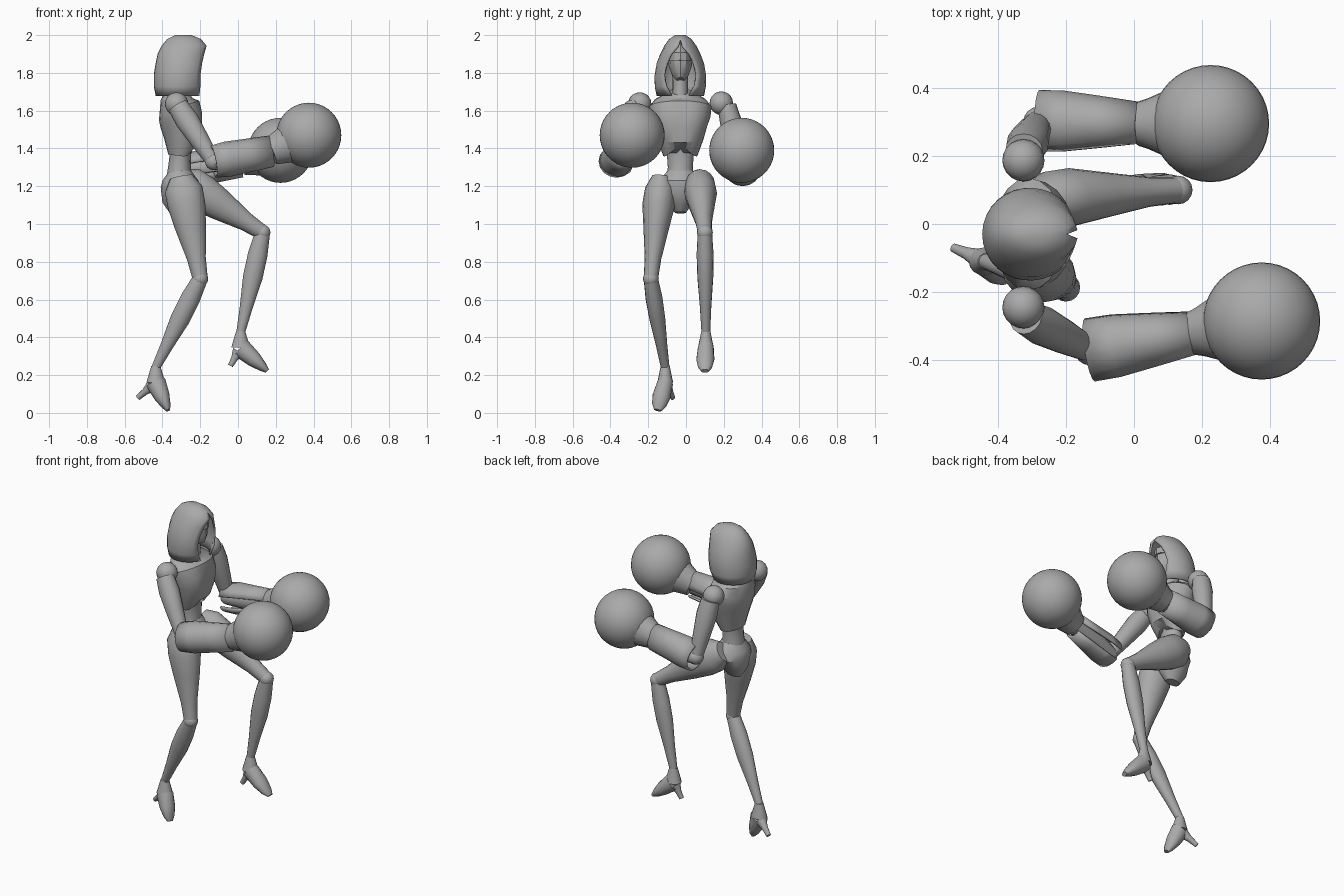
import bpy, bmesh
from math import sin, cos, pi, asin, radians
from mathutils import Vector

UNIT = 0.01  # all part sizes below are in hundredths
MID = -3     # body centre line in y

cube = bpy.data.objects.get("Cube")
if cube:
    bpy.data.objects.remove(cube)

grey = bpy.data.materials.new("plain grey")
grey.use_nodes = True
grey.diffuse_color = (0.4, 0.4, 0.4, 1)
grey.node_tree.nodes["Principled BSDF"].inputs["Base Color"].default_value = grey.diffuse_color


def finish(name, bm, angle=40, wall=0):
    """Turn a bmesh drawn in hundredths into a shaded, coloured object."""
    for vert in bm.verts:
        vert.co *= UNIT
    bmesh.ops.recalc_face_normals(bm, faces=bm.faces)
    mesh = bpy.data.meshes.new(name)
    bm.to_mesh(mesh)
    bm.free()
    mesh.materials.append(grey)
    mesh.shade_smooth()
    mesh.set_sharp_from_angle(angle=radians(angle))
    part = bpy.data.objects.new(name, mesh)
    bpy.context.collection.objects.link(part)
    if wall:
        shell = part.modifiers.new("Wall", "SOLIDIFY")
        shell.thickness = wall * UNIT
        shell.offset = 0


def skin(bm, rings, closed=True, skipped=()):
    """Join neighbouring rings of vertices with quads."""
    count = len(rings[0])
    for low, high in zip(rings, rings[1:]):
        for k in range(count if closed else count - 1):
            if k not in skipped:
                n = (k + 1) % count
                bm.faces.new((low[k], low[n], high[n], high[k]))


def loft(name, sections, sides=16, angle=40, slot=(), wall=0, shape=None):
    """Skin elliptical sections (centre, sideways radius, other radius)."""
    bm = bmesh.new()
    centres = [section[0] for section in sections]
    rings = []
    for i, (centre, wide, deep) in enumerate(sections):
        along = centres[min(i + 1, len(centres) - 1)] - centres[max(i - 1, 0)]
        along.normalize()
        side = Vector((0, 1, 0))
        side = (side - along * side.dot(along)).normalized()
        other = along.cross(side)
        turns = [2 * pi * k / sides for k in range(sides)]
        points = [centre + side * cos(a) * wide + other * sin(a) * deep for a in turns]
        if shape:
            for point in points:
                shape(point, i)
        rings.append([bm.verts.new(point) for point in points])
    skin(bm, rings, skipped=slot)
    if not wall:
        bm.faces.new(rings[0])
        bm.faces.new(rings[-1])
    finish(name, bm, angle, wall)


def limb(name, start, end, profile, **options):
    """Loft along a straight line; profile rows are (fraction, wide, deep)."""
    loft(name, [(start.lerp(end, t), wide, deep) for t, wide, deep in profile], **options)


def upright(name, rows, **options):
    """Loft on the body centre line; rows are (z, back x, front x, half width)."""
    loft(name, [(Vector(((back + front) / 2, MID, z)), wide, (front - back) / 2)
                for z, back, front, wide in rows], **options)


def ball(name, centre, radius, segments=20):
    bm = bmesh.new()
    bmesh.ops.create_uvsphere(bm, u_segments=segments, v_segments=segments // 2, radius=radius)
    bmesh.ops.translate(bm, verts=bm.verts, vec=centre)
    finish(name, bm)


def hood(steps=24):
    """Shell with a pointed front opening; rows are z, back, front, half width, half gap."""
    bm = bmesh.new()
    rings = []
    for z, back, front, wide, gap in (
            (168, -43, -20, 12, 4.5), (173, -44, -18, 13, 7.5), (179, -44, -17, 13, 8.5),
            (185, -43, -17, 12, 7), (190, -42, -17, 10, 4.5), (194, -40, -17, 8, 1),
            (197.5, -37, -20, 5.5, 0), (199.5, -33, -25, 2.5, 0)):
        start = asin(gap / wide)
        turns = [start + (2 * pi - 2 * start) * k / steps for k in range(steps + 1)]
        rings.append([bm.verts.new(((back + front) / 2 + (front - back) / 2 * cos(a),
                                    MID + wide * sin(a), z)) for a in turns])
    skin(bm, rings, closed=False)
    bm.faces.new(rings[-1][:-1])
    bmesh.ops.remove_doubles(bm, verts=bm.verts, dist=0.05)
    finish("hood", bm, 50, 1.2)


def rib_shape(point, row):
    """Arch the lower front edge and press in a shallow breastbone groove."""
    if point.x > -30:
        centred = max(0, 1 - abs(point.y - MID) / 8)
        if row == 0:
            point.z += 7 * centred
        elif row in (2, 3):
            point.x -= 2 * centred


# Head
hood()
upright("face", [(176, -30, -21, 2), (179, -34, -19.5, 4.5), (184, -38, -20, 6.2),
                 (190, -38, -20, 6), (194, -36, -24, 3.5)], sides=12, angle=30)
upright("visor", [(186.5, -35, -19.2, 6.2), (190.5, -35, -19.4, 5.7)], sides=12, angle=30)
upright("neck", [(162, -37, -24, 5.5), (169, -36, -25, 4.2), (180, -34, -25, 4)])

# Trunk
upright("ribcage", [(136, -37, -24, 9), (144, -39, -20, 12), (151, -41, -17.5, 14),
                    (157, -42, -17.5, 16), (162, -42, -20, 16.5), (166, -41, -24, 13.5),
                    (170, -38, -25, 6.5)], sides=20, angle=25, shape=rib_shape)
upright("waist", [(124, -38, -24, 7.5), (130, -37, -25, 6.6), (138, -36, -25, 7.2),
                  (145, -37, -24, 8.5)])
upright("pelvis", [(106, -36, -27, 3), (111, -40, -24, 6.5), (118, -41, -21, 11.5),
                   (123, -40, -21, 11), (128, -37, -25, 7)], angle=28)

# Limb profiles shared by both sides
thigh = [(0, 5, 6), (0.12, 8, 10), (0.28, 8.6, 10), (0.5, 6.8, 8.2), (0.8, 4.4, 5), (1, 3.8, 4)]
shin = [(0, 3.8, 4), (0.22, 4.5, 5.2), (0.45, 4.2, 5.2), (0.75, 3, 3.4), (1, 2.3, 2.3)]
foot = [(0, 4.2, 5.4), (0.5, 4.8, 4.2), (0.82, 3.8, 2.6), (1, 2, 1.2)]
heel = [(0.2, 3, 3.4), (0.6, 1.8, 1.8), (1, 1.3, 1.4)]
upper_arm = [(0, 5, 5.5), (0.25, 5.8, 6.2), (0.6, 5, 5.2), (1, 3.6, 3.8)]
forearm = [(0, 4.5, 4.5), (0.5, 5.5, 6), (1, 4.5, 6)]
gauntlet = [(0, 8.8, 8), (0.25, 8.7, 8.8), (0.6, 7.4, 8.3), (1, 5.8, 7.8)]
cuff = [(0, 6.6, 7.4), (0.12, 7.4, 8.2), (0.4, 10, 10)]

# Joints of each leg: hip, knee, ankle, toe, heel tip
legs = {
    "right": [(-30, -13, 125), (-20, -18.6, 71), (-43.5, -11, 24), (-37, -15, 1.4), (-53, -7, 8)],
    "left": [(-31, 7, 124), (13, 10, 95.5), (1.4, 10.5, 42.5), (15.5, 10, 22.2), (-4, 10, 25)],
}
for side, joints in legs.items():
    hip, knee, ankle, toe, heel_tip = map(Vector, joints)
    instep = ankle - Vector((0, 0, 8))
    limb(side + "_thigh", hip, knee, thigh)
    ball(side + "_knee", knee, 4.2, 16)
    limb(side + "_shin", knee, ankle, shin)
    limb(side + "_foot_neck", ankle, instep, [(-0.1, 2.4, 2.4), (0.4, 3.2, 3.6), (1, 4.2, 5)])
    limb(side + "_foot", instep, toe, foot)
    limb(side + "_heel", instep, heel_tip, heel)

# Joints of each arm: shoulder, elbow, wrist, glove; the gauntlet slot faces the body
arms = {
    "right": [(-32.5, -24.5, 163.5), (-13, -37, 133), (17.5, -32, 138.5), (37.5, -28.5, 147)],
    "left": [(-32.5, 18.7, 164), (-28, 30, 128.5), (1.5, 29.5, 133), (22.5, 29.5, 139)],
}
slots = {"right": (14, 15), "left": (7, 8)}
for side, joints in arms.items():
    shoulder, elbow, wrist, glove = map(Vector, joints)
    sleeve = shoulder.lerp(elbow, 0.04)
    sleeve.y += 2.5 if side == "left" else -2.5
    ball(side + "_shoulder", shoulder, 6.2)
    limb(side + "_upper_arm", sleeve, elbow, upper_arm)
    ball(side + "_elbow", elbow, 4.5, 16)
    limb(side + "_forearm", elbow, wrist, forearm)
    limb(side + "_gauntlet", elbow, wrist, gauntlet, slot=slots[side], wall=1.2)
    limb(side + "_cuff", wrist, glove, cuff)
    ball(side + "_glove", glove, 17.2, 40)
